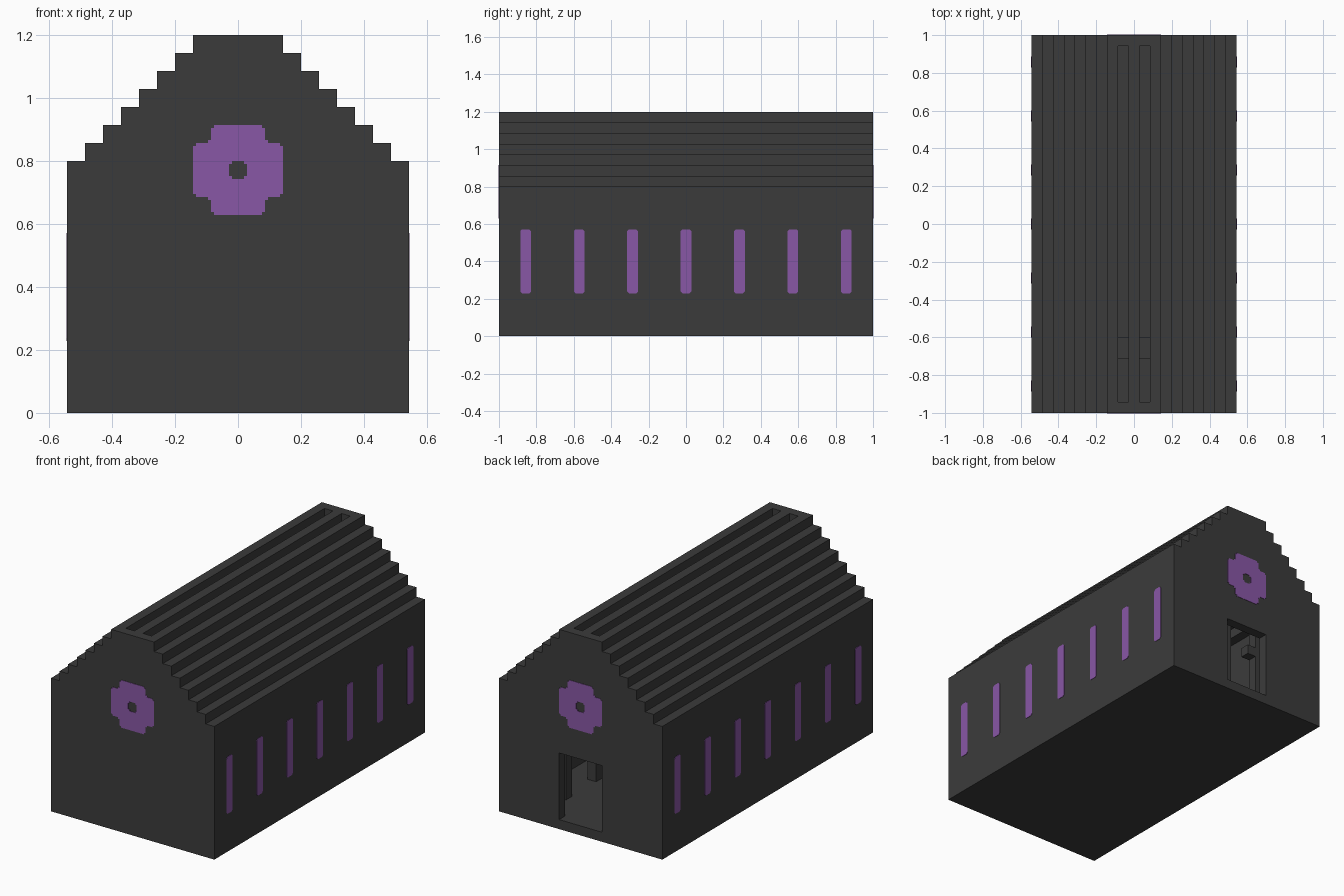
import bpy, bmesh
from mathutils import Matrix, Vector

U = 2 / 35            # one building block
HALF_W, HALF_L = 9.5, 17.5
EAVES, STEPS = 14, 7

cube = bpy.data.objects.get("Cube")
if cube:
    bpy.data.objects.remove(cube, do_unlink=True)


def material(name, rgb):
    m = bpy.data.materials.new(name)
    m.use_nodes = True
    m.diffuse_color = (*rgb, 1)
    m.node_tree.nodes["Principled BSDF"].inputs["Base Color"].default_value = (*rgb, 1)
    return m


STONE = material("dark grey stone", (0.044, 0.044, 0.044))
GLASS = material("purple glass", (0.25, 0.096, 0.38))


def make_object(name, bm, mat):
    bmesh.ops.recalc_face_normals(bm, faces=bm.faces)
    bmesh.ops.scale(bm, vec=(U, U, U), verts=bm.verts)
    mesh = bpy.data.meshes.new(name)
    bm.to_mesh(mesh)
    bm.free()
    mesh.materials.append(mat)
    obj = bpy.data.objects.new(name, mesh)
    bpy.context.collection.objects.link(obj)
    return obj


def box(name, lo, hi, mat=STONE):
    lo, hi = Vector(lo), Vector(hi)
    bm = bmesh.new()
    bmesh.ops.create_cube(bm, size=1)
    bmesh.ops.scale(bm, vec=hi - lo, verts=bm.verts)
    bmesh.ops.translate(bm, vec=(lo + hi) / 2, verts=bm.verts)
    return make_object(name, bm, mat)


def stepped_hall(name, base, half_w, steps, half_l):
    """Gabled prism whose roof climbs in one-block steps."""
    right = [(half_w, base)]
    for k in range(steps):
        right += [(half_w - k, EAVES + k), (half_w - k - 1, EAVES + k)]
    right.append((half_w - steps, EAVES + steps))
    outline = right + [(-x, z) for x, z in reversed(right)]
    bm = bmesh.new()
    face = bm.faces.new([bm.verts.new((x, -half_l, z)) for x, z in outline])
    ext = bmesh.ops.extrude_face_region(bm, geom=[face])
    moved = [v for v in ext["geom"] if isinstance(v, bmesh.types.BMVert)]
    bmesh.ops.translate(bm, vec=(0, 2 * half_l, 0), verts=moved)
    return make_object(name, bm, STONE)


def full_loop(quarter):
    """Mirror a first-quadrant outline into a closed loop."""
    upper = quarter + [(-x, y) for x, y in reversed(quarter)]
    return upper + [(-x, -y) for x, y in upper]


def plate(name, loops, to_wall):
    """Thin glass plate; extra loops become holes."""
    bm = bmesh.new()
    edges = []
    for loop in loops:
        vs = [bm.verts.new((x, y, 0)) for x, y in loop]
        edges += [bm.edges.new((a, b)) for a, b in zip(vs, vs[1:] + vs[:1])]
    bmesh.ops.triangle_fill(bm, edges=edges, use_beauty=True, normal=(0, 0, 1))
    ext = bmesh.ops.extrude_face_region(bm, geom=bm.faces[:])
    moved = [v for v in ext["geom"] if isinstance(v, bmesh.types.BMVert)]
    bmesh.ops.translate(bm, vec=(0, 0, 0.06), verts=moved)
    bmesh.ops.transform(bm, matrix=to_wall, verts=bm.verts)
    return make_object(name, bm, GLASS)


# Hollow hall with a back doorway and two ridge slots
hall = stepped_hall("hall_shell", 0, HALF_W, STEPS, HALF_L)
cutters = [
    stepped_hall("interior_cutter", 1, HALF_W - 1.5, STEPS - 1, HALF_L - 1),
    box("door_cutter", (-2.5, HALF_L - 2, 1), (2.5, HALF_L + 1, 8)),
]
for side in (-1, 1):
    cutters.append(box("ridge_slot_cutter", (side - 0.5, 1 - HALF_L, 18),
                       (side + 0.5, HALF_L - 1, 22)))
for cutter in cutters:
    cutter.hide_render = True
    cutter.hide_viewport = True
    mod = hall.modifiers.new("cut", 'BOOLEAN')
    mod.operation = 'DIFFERENCE'
    mod.solver = 'EXACT'
    mod.object = cutter

# Bake the cuts and drop the cutters
graph = bpy.context.evaluated_depsgraph_get()
baked = bpy.data.meshes.new_from_object(hall.evaluated_get(graph))
hall.modifiers.clear()
hall.data = baked
for cutter in cutters:
    bpy.data.objects.remove(cutter, do_unlink=True)

# Interior pillars with brackets, and the altar
for side in (-1, 1):
    for k in range(6):
        y = 13 - 5 * k
        x = side * 5
        box("pillar", (x - 0.5, y - 0.5, 1), (x + 0.5, y + 0.5, 17))
        x = side * 4
        box("pillar_bracket", (x - 0.5, y - 0.5, 8), (x + 0.5, y + 0.5, 9))
box("altar", (-2.5, -12.5, 1), (2.5, -10.5, 3))

# Tall narrow windows along both sides
C = 0.17              # clipped corner
slot = full_loop([(0.5, 3 - C), (0.5 - C, 3)])
for side in (-1, 1):
    for k in range(-3, 4):
        axes = Matrix(((0, 0, side), (1, 0, 0), (0, 1, 0))).to_4x4()
        spot = Matrix.Translation((side * (HALF_W - 0.02), 5 * k, 7))
        plate("side_window", [slot], spot @ axes)

# Round rose windows on both gables
rose = full_loop([(2.5, 1.5 - C), (2.5 - C, 1.5 - C), (2.5 - C, 1.5),
                  (1.5 + C, 1.5), (1.5 + C, 1.5 + C), (1.5, 1.5 + C),
                  (1.5, 2.5 - C), (1.5 - C, 2.5 - C), (1.5 - C, 2.5)])
hub = full_loop([(0.5, 0.5 - C), (0.5 - C, 0.5 - C), (0.5 - C, 0.5)])
for side in (-1, 1):
    axes = Matrix(((1, 0, 0), (0, 0, side), (0, 1, 0))).to_4x4()
    spot = Matrix.Translation((0, side * (HALF_L - 0.02), 13.5))
    plate("rose_window", [rose, hub], spot @ axes)
